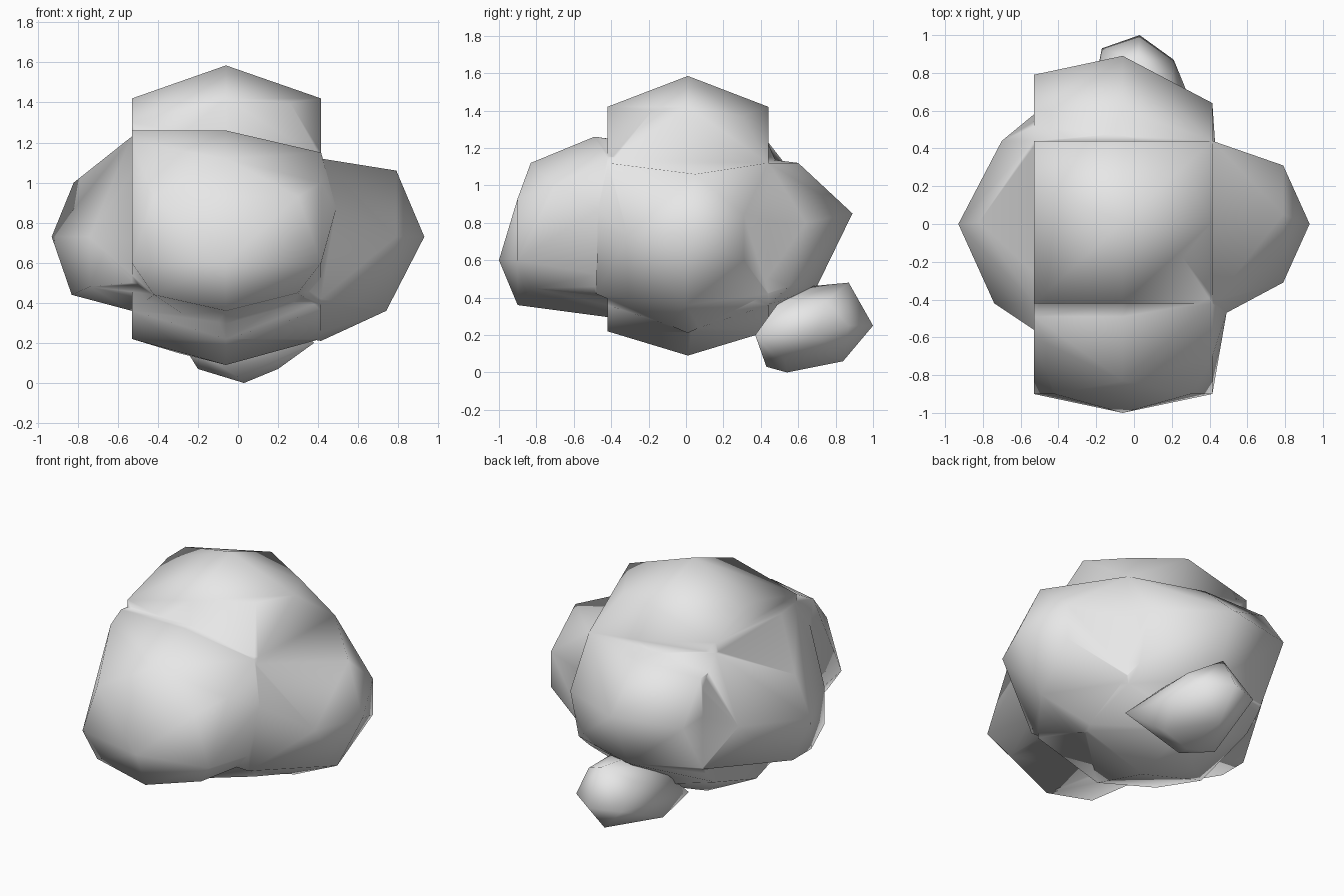
import bpy
import bmesh

cube = bpy.data.objects.get("Cube")
if cube:
    bpy.data.objects.remove(cube, do_unlink=True)

grey = bpy.data.materials.new("plain_grey")
grey.use_nodes = True
colour = (0.8, 0.8, 0.8, 1)
grey.diffuse_color = colour
grey.node_tree.nodes["Principled BSDF"].inputs["Base Color"].default_value = colour


def hull(name, points):
    """Faceted lump wrapped around a few corner points."""
    bm = bmesh.new()
    for point in points:
        bm.verts.new(point)
    result = bmesh.ops.convex_hull(bm, input=bm.verts)
    inner = {g for g in result["geom_interior"] if isinstance(g, bmesh.types.BMVert)}
    bmesh.ops.delete(bm, geom=list(inner), context="VERTS")
    bmesh.ops.recalc_face_normals(bm, faces=bm.faces)
    for face in bm.faces:
        face.smooth = True
    mesh = bpy.data.meshes.new(name)
    bm.to_mesh(mesh)
    bm.free()
    mesh.materials.append(grey)
    obj = bpy.data.objects.new(name, mesh)
    bpy.context.collection.objects.link(obj)
    return obj


def row(xs, ys, z):
    """Corner points at every crossing of the given x and y planes."""
    return [(x, y, z) for x in xs for y in ys]


# Shared planes: left, middle, right; front, centre, back; and heights
left, middle, right = -0.53, -0.06, 0.415
front, centre, back = -0.42, 0.01, 0.44
nose = -0.9
underside, waist, ledge, shoulder = 0.36, 0.73, 1.12, 1.42
sides = (left, right)

# Upright lump: tip, shoulders, cut corners and underside
upright = [(middle, centre, 1.585), (middle, centre, 0.09)]
upright += row(sides, [centre], shoulder) + row([middle], [front, back], shoulder)
upright += row(sides, [centre], 0.22) + row([middle], [front, back], 0.22)
upright += row(sides, [front, back], underside) + row([right], [front, back], ledge)
upright += row([left], [0.2], shoulder) + row([left], [front, back], 1.3)
upright += [(0.26, 0.3, 1.37), (0.26, -0.18, 1.4), (-0.3, 0.2, 0.15)]
body = hull("upright_lump", upright)

# Long lump running front to back: nose, top slope, then tail
long_points = [(middle, -1, 0.6), (middle, nose, underside), (middle, -0.83, ledge)]
long_points += row(sides, [nose], 0.6) + row([-0.42, 0.3], [nose], 0.93)
long_points += [(-0.42, nose, 0.44), (0.3, -0.82, 0.45), (0.49, -0.47, 0.87)]
long_points += row([left, middle], [-0.49], 1.26) + [(left, -0.6, 1.2)]
long_points += row([right], [front], 1.15) + [(right, -0.7, 1)]
long_points += [(middle, 0.89, 0.85), (left, 0.79, 0.85), (right, 0.64, 0.8)]
long_points += row([left, middle], [0.6], ledge) + row([right], [back], ledge)
long_points += row([middle], [0.7], 0.46) + row(sides, [0.55], 0.46)
long_points += row(sides, [back], underside) + [(middle, back, 0.3), (middle, 0.3, 0.2)]
long_lump = hull("long_lump", long_points)

# Cross lump running side to side, filling the corners between the others
cross = [(0.93, 0, waist), (-0.93, 0, waist), (0.74, 0, underside), (0.79, 0.05, 1.06)]
cross += row([0.79], [0.31], 0.84) + row([0.79], [0.31], 0.6) + row([0.79], [-0.31], waist)
cross += row([right], [front, back], ledge) + row([right], [-0.48, back], 0.42)
cross += [(0.49, -0.47, 0.87), (right, centre, 0.21), (left, centre, underside)]
cross += row([-0.82], [centre], 1) + row([-0.83], [-0.15, 0.05], back)
cross += row([-0.74], [front], waist) + row([-0.74], [front], 0.48) + row([-0.7], [back], 0.78)
cross += row([left], [-0.56, 0.58], 1.05) + row([left], [-0.56, 0.58], 0.5)
cross += row([left], [front, back], 1.23)
cross_lump = hull("cross_lump", cross)

# Merge the three lumps into one smooth skin
for lump in (long_lump, cross_lump):
    merge = body.modifiers.new("merge", "BOOLEAN")
    merge.operation = "UNION"
    merge.solver = "EXACT"
    merge.object = lump
    bpy.context.view_layer.objects.active = body
    bpy.ops.object.modifier_apply(modifier=merge.name)
    bpy.data.objects.remove(lump, do_unlink=True)
body.name = "main_body"

# Small lump low at the back, reaching under the body
small = [(0.03, 1, 0.25), (-0.17, 0.93, 0.25), (0.21, 0.87, 0.25), (0.02, 0.87, 0.48)]
small += [(0.02, 0.84, 0.06), (0.03, 0.54, 0), (0, 0.43, 0.03), (0, 0.66, 0.46)]
small += row([-0.2, 0.2], [0.53], 0.07) + row([-0.2, 0.28], [0.7], 0.2)
small += row([-0.15, 0.2], [0.5, 0.75], 0.38)
small += row([-0.28, 0.38], [0.37], 0.2)
hull("small_back_lump", small)
